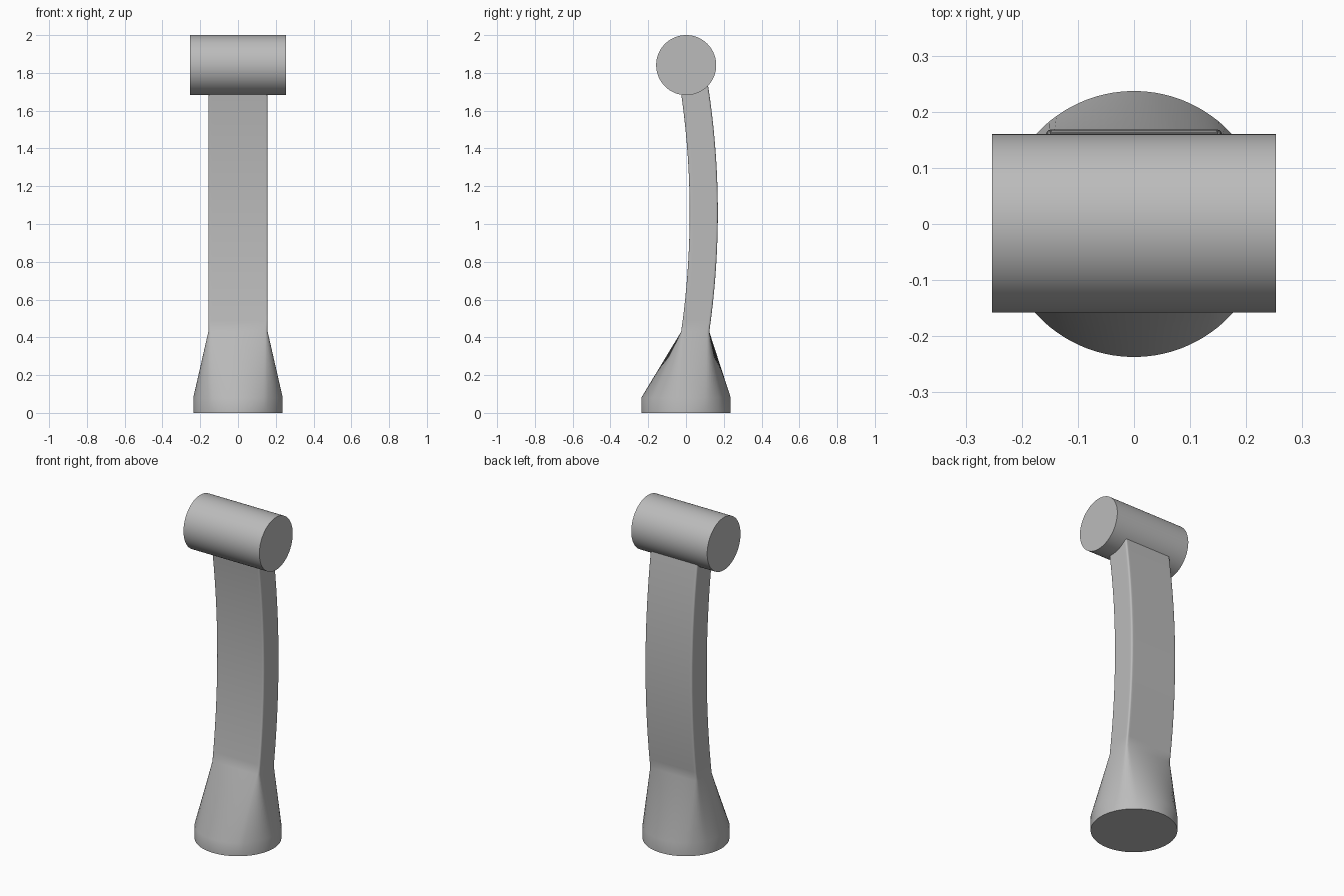
import bpy, bmesh, math
from mathutils import Vector, Matrix

cube = bpy.data.objects.get("Cube")
if cube:
    bpy.data.objects.remove(cube)

mat = bpy.data.materials.new("plain grey")
mat.use_nodes = True
GREY = (0.5, 0.5, 0.5, 1)
mat.diffuse_color = GREY
mat.node_tree.nodes["Principled BSDF"].inputs["Base Color"].default_value = GREY

SEGMENTS = 96
BASE_R, BASE_H, FLARE_TOP, NECK_TOP = 0.237, 0.08, 0.43, 1.76
HALF_W, HALF_D, CORNER = 0.157, 0.0745, 0.01


def finish(bm, name):
    bmesh.ops.recalc_face_normals(bm, faces=bm.faces)
    mesh = bpy.data.meshes.new(name)
    bm.to_mesh(mesh)
    bm.free()
    mesh.materials.append(mat)
    obj = bpy.data.objects.new(name, mesh)
    bpy.context.collection.objects.link(obj)
    bpy.ops.object.select_all(action='DESELECT')
    obj.select_set(True)
    bpy.context.view_layer.objects.active = obj
    bpy.ops.object.shade_smooth_by_angle(angle=math.radians(40))


def circle(z):
    angles = [2 * math.pi * (i + 0.5) / SEGMENTS for i in range(SEGMENTS)]
    return [Vector((BASE_R * math.cos(a), BASE_R * math.sin(a), z)) for a in angles]


def neck_section(z):
    """Rounded rectangle: nearest point to each point of the base circle."""
    mid = Vector((0, 0.0488, 0))
    bow = 0.094 - 0.114 * (z - 1.06) ** 2
    w, d = HALF_W - CORNER, HALF_D - CORNER
    ring = []
    for p in circle(0):
        p = p - mid
        inner = Vector((max(-w, min(w, p.x)), max(-d, min(d, p.y)), 0))
        ring.append(inner + (p - inner).normalized() * CORNER + Vector((0, bow, z)))
    return ring


# Round foot flaring into the bowed neck
steps = 24
rings = [circle(0), circle(BASE_H)]
rings += [neck_section(FLARE_TOP + (NECK_TOP - FLARE_TOP) * i / steps)
          for i in range(steps + 1)]
bm = bmesh.new()
loops = [[bm.verts.new(p) for p in ring] for ring in rings]
for low, high in zip(loops, loops[1:]):
    for i in range(SEGMENTS):
        j = (i + 1) % SEGMENTS
        bm.faces.new((low[i], low[j], high[j], high[i]))
bm.faces.new(loops[0])
bm.faces.new(loops[-1])
finish(bm, "foot_and_neck")

# Horizontal cylinder head
bm = bmesh.new()
bmesh.ops.create_cone(bm, cap_ends=True, segments=64, radius1=0.159, radius2=0.159,
                      depth=0.506,
                      matrix=Matrix.Translation((0, 0.001, 1.841))
                      @ Matrix.Rotation(math.pi / 2, 4, 'Y'))
finish(bm, "cylinder_head")
